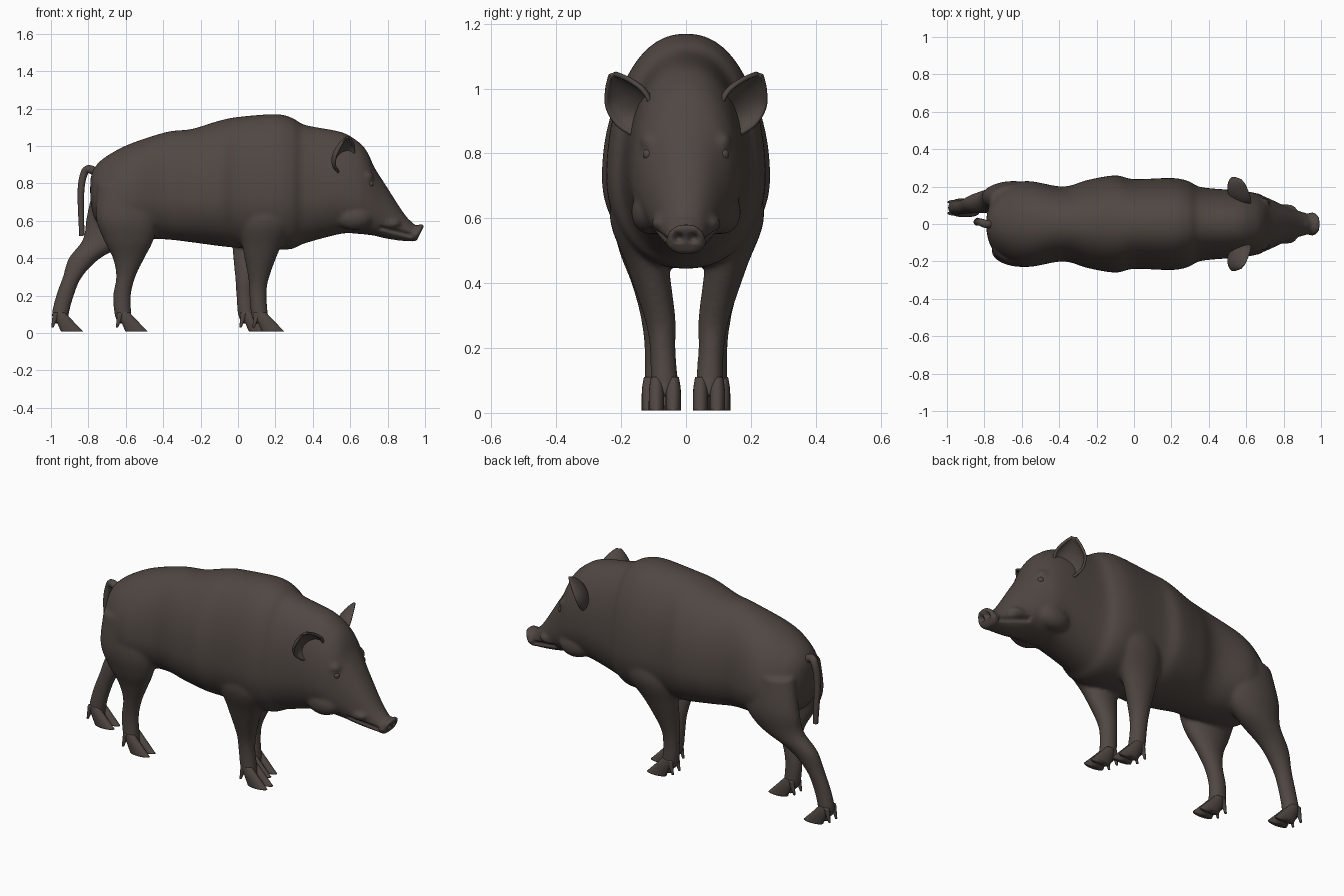
import bpy, bmesh, math
from mathutils import Vector

if "Cube" in bpy.data.objects:
    bpy.data.objects.remove(bpy.data.objects["Cube"])

hide = bpy.data.materials.new("dark brown hide")
hide.diffuse_color = (0.080, 0.063, 0.055, 1)
hide.use_nodes = True
hide.node_tree.nodes["Principled BSDF"].inputs["Base Color"].default_value = hide.diffuse_color


def new_object(name, bm):
    mesh = bpy.data.meshes.new(name)
    bmesh.ops.recalc_face_normals(bm, faces=bm.faces)
    bm.to_mesh(mesh)
    bm.free()
    mesh.materials.append(hide)
    mesh.shade_smooth()
    ob = bpy.data.objects.new(name, mesh)
    bpy.context.collection.objects.link(ob)
    return ob


def spline(rows, steps=6):
    """Catmull-Rom curve through rows of numbers."""
    out = []
    for i in range(len(rows) - 1):
        a, b, c, d = (rows[min(max(i + k, 0), len(rows) - 1)] for k in (-1, 0, 1, 2))
        for s in range(steps):
            t = s / steps
            out.append([0.5 * (2 * q + (r - p) * t + (2 * p - 5 * q + 4 * r - u) * t * t
                               + (3 * q - p - 3 * r + u) * t ** 3)
                        for p, q, r, u in zip(a, b, c, d)])
    return out + [list(rows[-1])]


def loft(name, rows, ring, n=40, steps=6):
    """Closed skin over one ring of points per (interpolated) row."""
    bm = bmesh.new()
    rings = [[bm.verts.new(ring(r, 2 * math.pi * i / n)) for i in range(n)]
             for r in spline(rows, steps)]
    for a, b in zip(rings, rings[1:]):
        for i in range(n):
            bm.faces.new((a[i], a[(i + 1) % n], b[(i + 1) % n], b[i]))
    bm.faces.new(rings[0])
    bm.faces.new(rings[-1])
    return new_object(name, bm)


def torso_ring(r, a, shear=0.0):
    x, top, bot, w = r
    mid = bot + 0.39 * (top - bot)  # widest below the middle
    c, s = math.cos(a), math.sin(a)
    z = mid + s * (top - mid if s > 0 else mid - bot)
    return (x + shear * (z - 0.53), w * math.copysign(abs(c) ** 0.9, c), z)


def leg_ring(r, a):
    x, y, z, rx, ry = r
    return (x + rx * math.cos(a), y + ry * math.sin(a), z)


def blob(name, loc, size):
    bm = bmesh.new()
    bmesh.ops.create_uvsphere(bm, u_segments=20, v_segments=12, radius=1)
    for v in bm.verts:
        v.co = Vector(loc) + Vector(p * q for p, q in zip(v.co, size))
    return new_object(name, bm)


# Trunk, neck and head: x, top, bottom, half width
trunk = [(-.79, .82, .72, .03), (-.77, .88, .62, .11), (-.71, .94, .55, .18),
         (-.58, 1.01, .51, .23), (-.38, 1.075, .50, .20), (-.25, 1.09, .485, .235),
         (-.1, 1.135, .465, .26), (0, 1.155, .455, .24), (.2, 1.17, .445, .246),
         (.29, 1.15, .45, .23), (.36, 1.112, .48, .197), (.55, 1.075, .53, .18),
         (.64, 1.025, .53, .168), (.69, .97, .525, .15), (.73, .885, .52, .133),
         (.79, .79, .505, .105), (.88, .65, .492, .07), (.94, .575, .49, .055)]
parts = [loft("body", trunk, torso_ring, 56)]

# Flared snout disc, leaning forward at the top
snout = [(.89, .60, .50, .05), (.93, .575, .50, .05), (.952, .585, .488, .064), (.974, .578, .492, .058)]
parts.append(loft("snout", snout, lambda r, a: torso_ring(r, a, 0.5), 32))

# Legs: x, distance from middle, z, half length, half width; far side is set back
front = [(.16, .13, .75, .13, .08), (.15, .15, .6, .15, .085), (.125, .117, .45, .10, .065),
         (.11, .08, .29, .055, .048), (.107, .072, .2, .046, .04), (.115, .067, .1, .046, .042),
         (.13, .065, .05, .04, .04)]
hind = [(-.6, .13, .8, .15, .08), (-.595, .145, .62, .165, .085), (-.585, .133, .5, .135, .073),
        (-.585, .113, .4, .085, .055), (-.60, .098, .3, .052, .043), (-.62, .09, .2, .048, .038),
        (-.615, .087, .1, .046, .041), (-.60, .087, .05, .04, .04)]
hind_setback = (.02, .05, .11, .235, .285, .305, .335, .345)
legs = {
    "front_leg_near": [(x, -y, *r) for x, y, *r in front],
    "front_leg_far": [(x - .07 * min(1, (.8 - r[0]) / .45), y + .006, *r) for x, y, *r in front],
    "hind_leg_near": [(x, -y, *r) for x, y, *r in hind],
    "hind_leg_far": [(x - d, y, *r) for (x, y, *r), d in zip(hind, hind_setback)],
}
for name, rows in legs.items():
    parts.append(loft(name, rows, leg_ring, 28))
    # Cloven hooves in front, small dewclaws behind
    x, y = rows[-1][:2]
    for side in (-1, 1):
        o = y + side * .026
        loft(name + "_hoof", [(x - .005, o, .11, .025, .017), (x + .015, o, .07, .042, .023),
                              (x + .058, o, .008, .060, .024)], leg_ring, 20)
        o = y + side * .03
        loft(name + "_dewclaw", [(x - .025, o, .11, .02, .012), (x - .047, o, .03, .006, .006)],
             leg_ring, 14)

# Lips, brows and jowls
for s in (-1, 1):
    parts.append(blob("lip", (.82, s * .078, .585), (.05, .03, .024)))
    parts.append(blob("brow", (.675, s * .112, .835), (.05, .03, .03)))
    parts.append(blob("jowl", (.62, s * .11, .62), (.10, .06, .07)))

# Fuse the masses into one smooth skin
bpy.ops.object.select_all(action='DESELECT')
for p in parts:
    p.select_set(True)
body = parts[0]
bpy.context.view_layer.objects.active = body
bpy.ops.object.join()
rm = body.modifiers.new("fuse", 'REMESH')
rm.mode, rm.voxel_size, rm.use_smooth_shade = 'VOXEL', 0.009, True
sm = body.modifiers.new("soften", 'SMOOTH')
sm.factor, sm.iterations = 0.5, 12
for m in ("fuse", "soften"):
    bpy.ops.object.modifier_apply(modifier=m)

# Press in the nostrils and the mouth line
for v in body.data.vertices:
    c = v.co
    if c.x > .93:
        d = math.hypot(abs(c.y) - .023, c.z - .54) / .017
        if d < 1:
            c.x -= .028 * (1 - d * d)
    if .76 < c.x < .93 and abs(c.y) > .02:
        d = abs(c.z - (.562 - .25 * (c.x - .77))) / .014
        if d < 1:
            c.y -= math.copysign(.014 * (1 - d * d), c.y)

# Eyes
for s in (-1, 1):
    blob("eye", (.705, s * .116, .797), (.02, .017, .018))

# Cupped ears opening forward and outward: position along ear, half width, depth
ear_shape = [(0, .035, .03), (.25, .075, .055), (.55, .08, .05), (.8, .05, .03), (1, .008, .004)]
base, axis = Vector((.565, .14, .865)), Vector((.02, .088, .18))
out = Vector((.8, .55, -.36)).normalized()
across = axis.cross(out).normalized()
for s in (-1, 1):
    bm = bmesh.new()
    grid = []
    for u, w, d in spline(ear_shape, 5):
        row = []
        for k in range(17):
            f = math.pi * (k / 16 - 0.5)
            p = base + axis * u + across * w * math.sin(f) - out * d * math.cos(f)
            row.append(bm.verts.new((p.x, s * p.y, p.z)))
        grid.append(row)
    for a, b in zip(grid, grid[1:]):
        for k in range(16):
            bm.faces.new((a[k], a[k + 1], b[k + 1], b[k]))
    ear = new_object("ear", bm)
    so = ear.modifiers.new("thickness", 'SOLIDIFY')
    so.thickness, so.offset = 0.014, 0
    ear.modifiers.new("round", 'SUBSURF').levels = 1

# Hanging tail: x, y, z, thickness
curve = bpy.data.curves.new("tail", 'CURVE')
curve.dimensions, curve.bevel_depth, curve.use_fill_caps = '3D', 0.02, True
pts = spline([(-.74, 0, .84, 1.2), (-.79, 0, .875, 1.1), (-.822, .01, .855, 1),
              (-.84, .01, .75, .9), (-.835, .02, .52, .7)], 6)
line = curve.splines.new('POLY')
line.points.add(len(pts) - 1)
for p, (x, y, z, r) in zip(line.points, pts):
    p.co, p.radius = (x, y, z, 1), r
tail = bpy.data.objects.new("tail", curve)
curve.materials.append(hide)
bpy.context.collection.objects.link(tail)
